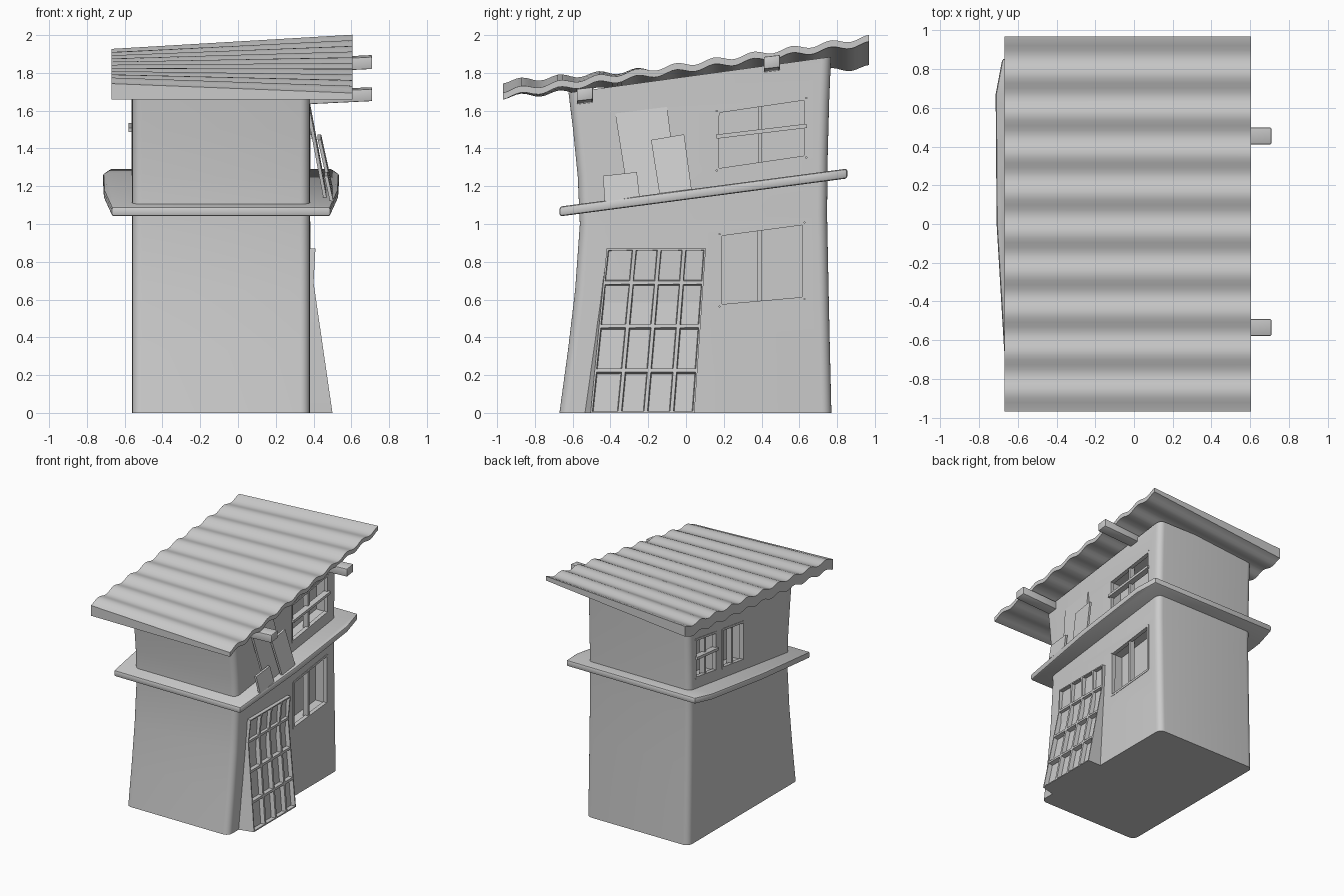
import bpy, bmesh, math
from mathutils import Vector

if "Cube" in bpy.data.objects:
    bpy.data.objects.remove(bpy.data.objects["Cube"])


def finish(name, bm, bevel=0.0, angle=35):
    bmesh.ops.recalc_face_normals(bm, faces=bm.faces)
    me = bpy.data.meshes.new(name)
    bm.to_mesh(me)
    bm.free()
    ob = bpy.data.objects.new(name, me)
    bpy.context.collection.objects.link(ob)
    bpy.ops.object.select_all(action='DESELECT')
    bpy.context.view_layer.objects.active = ob
    ob.select_set(True)
    if bevel:
        m = ob.modifiers.new("bevel", 'BEVEL')
        m.width, m.segments = bevel, 2
        bpy.ops.object.modifier_apply(modifier=m.name)
    bpy.ops.object.shade_smooth_by_angle(angle=math.radians(angle))
    return ob


def prism(name, pts, depth, bevel=0.0):
    """Polygon of 3D points extruded along a vector."""
    bm = bmesh.new()
    face = bm.faces.new([bm.verts.new(p) for p in pts])
    ext = bmesh.ops.extrude_face_region(bm, geom=[face], use_keep_orig=True)
    vs = [g for g in ext['geom'] if isinstance(g, bmesh.types.BMVert)]
    bmesh.ops.translate(bm, verts=vs, vec=depth)
    return finish(name, bm, bevel)


def loft(name, rings, angle=35):
    bm = bmesh.new()
    vr = [[bm.verts.new(p) for p in r] for r in rings]
    n = len(rings[0])
    for a, b in zip(vr, vr[1:]):
        for i in range(n):
            bm.faces.new((a[i], a[(i + 1) % n], b[(i + 1) % n], b[i]))
    bm.faces.new(vr[0])
    bm.faces.new(vr[-1])
    return finish(name, bm, angle=angle)


def rounded(x0, x1, y0, y1, r, seg=6):
    pts = []
    corners = ((x1 - r, y1 - r), (x0 + r, y1 - r), (x0 + r, y0 + r), (x1 - r, y0 + r))
    for k, (cx, cy) in enumerate(corners):
        for i in range(seg + 1):
            a = math.pi / 2 * (k + i / seg)
            pts.append((cx + r * math.cos(a), cy + r * math.sin(a)))
    return pts


# Walls: rounded rectangle sections; top slopes with the roof
WX0, WX1 = -0.56, 0.38
levels = [(0, 0, -0.67, 0.77), (0.33, 0.33, -0.625, 0.762), (0.65, 0.65, -0.587, 0.755),
          (1.0, 1.05, -0.562, 0.747), (1.25, 1.35, -0.573, 0.75), (1.5, 1.65, -0.598, 0.758),
          (1.695, 1.885, -0.622, 0.768)]
rings = [[(x, y, zf + (zb - zf) * (y - yf) / (yb - yf))
          for x, y in rounded(WX0, WX1, yf, yb, 0.05)] for zf, zb, yf, yb in levels]
walls = loft("walls", rings)


# Windows: recess cut plus frame and glazing bars
def bar(name, x, a, b, w, d):
    a, b = Vector((x, *a)), Vector((x, *b))
    t = (b - a).normalized() * 1.0
    s = Vector((0, -t.z, t.y)) * w / 2
    prism(name, [a - s, b - s, b + s, a + s], (d, 0, 0))


def window(name, side, quad, split=0.5, cross=False):
    wall = WX1 if side > 0 else WX0
    inner, outer = wall - side * 0.11, wall + side * 0.1
    cut = prism("cutter", [(inner, *q) for q in quad], (outer - inner, 0, 0))
    m = walls.modifiers.new("cut", 'BOOLEAN')
    m.object, m.operation, m.solver = cut, 'DIFFERENCE', 'EXACT'
    bpy.context.view_layer.objects.active = walls
    bpy.ops.object.modifier_apply(modifier=m.name)
    bpy.data.objects.remove(cut)
    q = [Vector(p) for p in quad]
    c = sum(q, Vector((0, 0))) / 4
    f = [p + (c - p).normalized() * 0.008 for p in q]
    for i in range(4):
        bar(name + "_frame", wall - side * 0.03, f[i], f[(i + 1) % 4], 0.018, side * 0.033)
    bar(name + "_mullion", wall - side * 0.05, q[0].lerp(q[1], split), q[3].lerp(q[2], split),
        0.02, side * 0.045)
    if cross:
        bar(name + "_crossbar", wall - side * 0.03, q[0].lerp(q[3], 0.57), q[1].lerp(q[2], 0.53),
            0.022, side * 0.05)


window("lower_window", 1, [(0.175, 0.56), (0.63, 0.60), (0.63, 1.01), (0.175, 0.95)], 0.47)
window("upper_window", 1, [(0.16, 1.28), (0.64, 1.35), (0.64, 1.67), (0.16, 1.60)], 0.48, True)
window("left_rear_window", -1, [(0.40, 1.31), (0.68, 1.35), (0.68, 1.68), (0.40, 1.64)], 0.5, True)
window("left_front_window", -1, [(0.04, 1.26), (0.33, 1.30), (0.33, 1.63), (0.04, 1.59)], 0.5)
bpy.ops.object.select_all(action='DESELECT')
bpy.context.view_layer.objects.active = walls
walls.select_set(True)
bpy.ops.object.shade_smooth_by_angle(angle=math.radians(35))

# Sloping ledge around the building
half = [(0.58, -0.67), (0.62, 0.0), (0.625, 0.67), (0.59, 0.855)]
plan = [(-0.09 + x, y) for x, y in half] + [(-0.09 - x, y) for x, y in reversed(half)]
prism("ledge", [(x, y, 1.04 + 0.132 * (y + 0.67)) for x, y in plan], (0, 0, 0.052), 0.014)

# Corrugated roof: twisted slab, thick on the left, thin on the right
sheets = []
N = 80
for i in range(N + 1):
    t = i / N
    y = -0.97 + 1.94 * t
    w = 0.012 * math.sin(2 * math.pi * (y - 0.92) / 0.205)
    zl, zr = 1.755 + 0.16 * t + w, 1.705 + 0.285 * t + w
    sheets.append([(-0.67, y, zl), (0.605, y, zr), (0.605, y, zr - 0.035), (-0.67, y, zl - 0.085)])
loft("corrugated_roof", sheets, 40)

# Roof beams poking out on the right
for name, y, z in (("front_beam", -0.535, 1.63), ("rear_beam", 0.455, 1.80)):
    prism(name, [(0.3, y + a, z + b) for a, b in
                 ((-0.043, 0), (0.043, 0.01), (0.043, 0.075), (-0.043, 0.065))],
          (0.41, 0, 0.02), 0.006)

# Boards leaning on the ledge
boards = {
    "tall_board": (0.475, 0.385, [(-0.30, 1.11), (-0.04, 1.14), (-0.10, 1.62), (-0.375, 1.585)]),
    "medium_board": (0.505, 0.44, [(-0.14, 1.155), (0.03, 1.18), (-0.01, 1.475), (-0.185, 1.445)]),
    "small_board": (0.505, 0.475, [(-0.43, 1.12), (-0.245, 1.14), (-0.26, 1.275), (-0.44, 1.255)]),
}
for name, (xb, xt, q) in boards.items():
    prism(name, [(xb, *q[0]), (xb, *q[1]), (xt, *q[2]), (xt, *q[3])], (-0.018, 0, 0))

# Lattice door: leaning wedge with a 4 x 4 grid of sunk panels
bm = bmesh.new()
cols, rows = (0, 0.28, 0.53, 0.78, 1), (0, 0.225, 0.46, 0.69, 0.87)
grid = []
for z in rows:
    k = z / 0.87
    y0, y1 = -0.505 + 0.085 * k, 0.045 + 0.06 * k
    grid.append([bm.verts.new((0.34, y0 + (y1 - y0) * u - (0.04 * (1 - k) if u == 0 else 0), z))
                 for u in cols])
for a, b in zip(grid, grid[1:]):
    for i in range(4):
        bm.faces.new((a[i], a[i + 1], b[i + 1], b[i]))
ext = bmesh.ops.extrude_face_region(bm, geom=bm.faces[:], use_keep_orig=True)['geom']
for v in (g for g in ext if isinstance(g, bmesh.types.BMVert)):
    z = v.co.z
    v.co.x = 0.40 + 0.1 * (0.69 - z) / 0.69 if z < 0.7 else 0.41
    if v.co.y < -0.41:
        v.co.y = -0.505 + 0.085 * z / 0.87
front = [g for g in ext if isinstance(g, bmesh.types.BMFace)]
bmesh.ops.recalc_face_normals(bm, faces=bm.faces)
bmesh.ops.inset_individual(bm, faces=front, thickness=0.013)
bmesh.ops.inset_individual(bm, faces=front, thickness=0.006, depth=-0.035)
finish("lattice_door", bm, angle=20)
